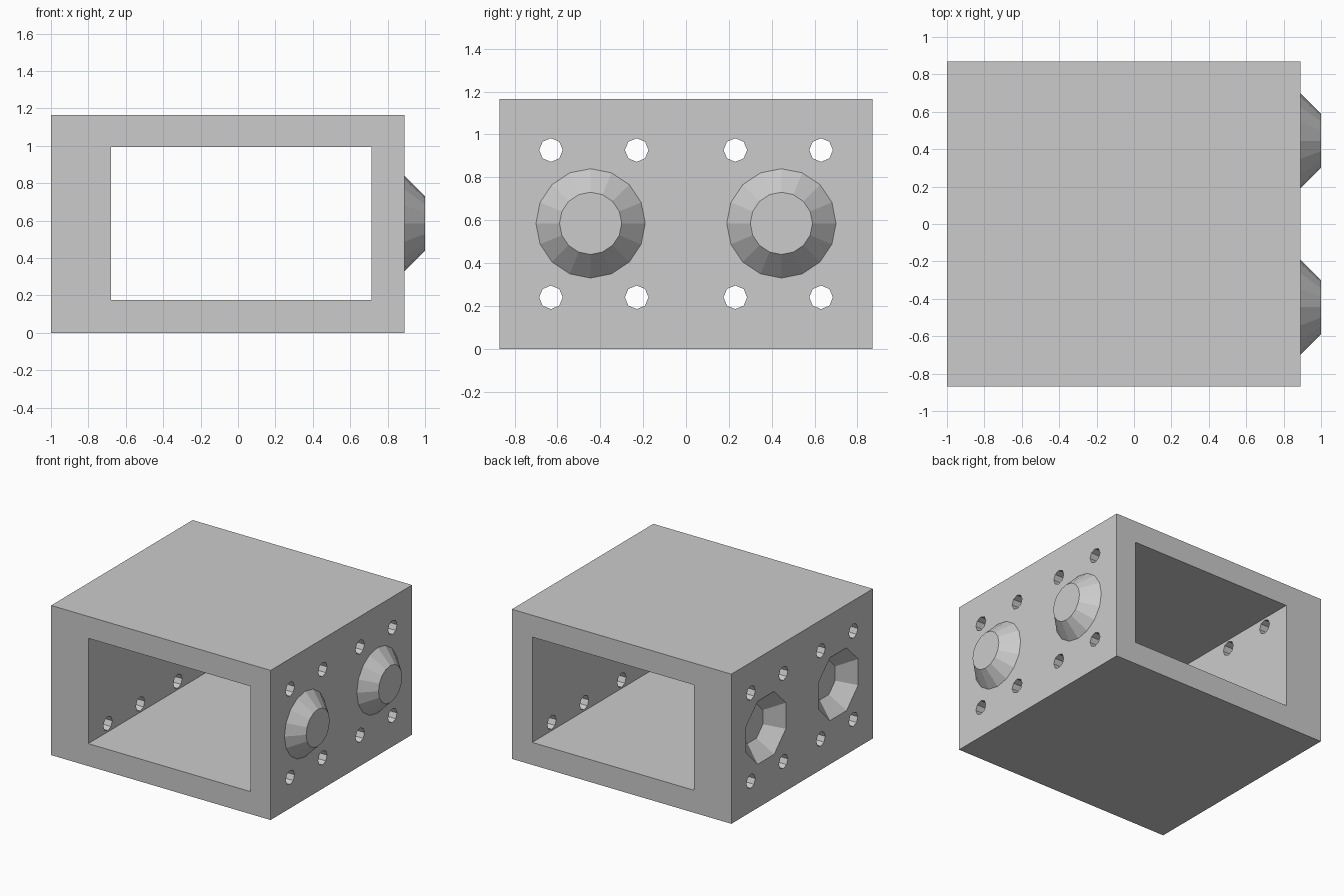
import bpy, math
from mathutils import Matrix

if "Cube" in bpy.data.objects:
    bpy.data.objects.remove(bpy.data.objects["Cube"])

Y_STUD, Z_STUD = 0.445, 0.585


def box(name, x0, x1, y0, y1, z0, z1):
    bpy.ops.mesh.primitive_cube_add(size=1)
    ob = bpy.context.object
    ob.name = name
    ob.data.transform(Matrix.Translation(((x0 + x1) / 2, (y0 + y1) / 2, (z0 + z1) / 2))
                      @ Matrix.Diagonal((x1 - x0, y1 - y0, z1 - z0, 1)))
    return ob


def cone_x(name, x0, x1, y, z, r0, r1, sides, turn=0.0):
    """Frustum along x, radius r0 at x0 and r1 at x1."""
    bpy.ops.mesh.primitive_cone_add(vertices=sides, radius1=r0, radius2=r1, depth=x1 - x0)
    ob = bpy.context.object
    ob.name = name
    ob.data.transform(Matrix.Translation(((x0 + x1) / 2, y, z))
                      @ Matrix.Rotation(math.pi / 2, 4, 'Y') @ Matrix.Rotation(turn, 4, 'Z'))
    return ob


def cut(target, cutter):
    cutter.hide_render = True
    mod = target.modifiers.new(cutter.name, 'BOOLEAN')
    mod.operation = 'DIFFERENCE'
    mod.solver = 'EXACT'
    mod.object = cutter
    bpy.context.view_layer.objects.active = target
    bpy.ops.object.modifier_apply(modifier=mod.name)
    bpy.data.objects.remove(cutter)


# Block body with the large opening from front to back
body = box("block_body", -1, 0.89, -0.87, 0.87, 0, 1.165)
cut(body, box("opening_cutter", -0.68, 0.715, -1, 1, 0.175, 0.995))

# Small pin holes through both side walls
for y in (-0.63, -0.23, 0.23, 0.63):
    for z in (0.24, 0.927):
        cut(body, cone_x("pin_hole_cutter", -1.2, 1.2, y, z, 0.055, 0.055, 8))

for side, y in (("front", -Y_STUD), ("back", Y_STUD)):
    # Tapered socket in the left wall
    cut(body, cone_x("socket_cutter", -1.01, -0.88, y, Z_STUD, 0.275, 0.145, 8, math.pi / 8))
    # Tapered stud on the right wall
    cone_x(side + "_stud", 0.89, 1.0, y, Z_STUD, 0.255, 0.145, 16)
